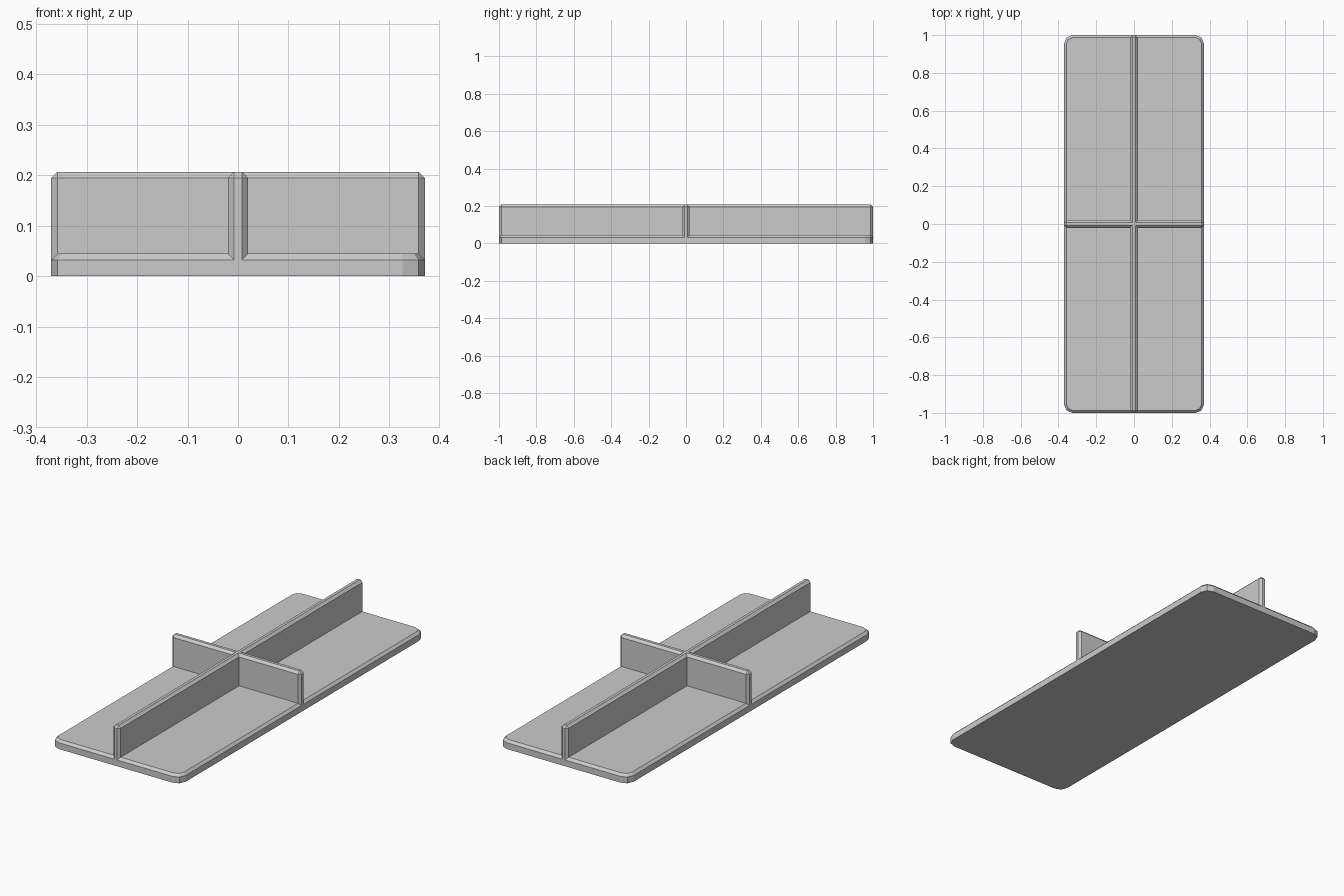
import bpy
import bmesh

if "Cube" in bpy.data.objects:
    bpy.data.objects.remove(bpy.data.objects["Cube"])

HALF_X, HALF_Y = 0.37, 1.0
BASE_TOP, RIB_TOP = 0.045, 0.207
RIB_HALF, CHAMFER, CORNER = 0.02, 0.0125, 0.044

grey = bpy.data.materials.new("grey")
grey.diffuse_color = (0.6, 0.6, 0.6, 1)
grey.use_nodes = True
grey.node_tree.nodes["Principled BSDF"].inputs["Base Color"].default_value = grey.diffuse_color


def is_vertical(e):
    return abs(e.verts[0].co.z - e.verts[1].co.z) > 1e-4


def block(name, hx, hy, z0, z1, corner, segments):
    """Box with cut vertical corners and a chamfered top rim."""
    bm = bmesh.new()
    bmesh.ops.create_cube(bm, size=2)
    for v in bm.verts:
        v.co = (v.co.x * hx, v.co.y * hy, z1 if v.co.z > 0 else z0)
    upright = [e for e in bm.edges if is_vertical(e)]
    rim = [e for e in bm.edges if all(v.co.z > z1 - 1e-5 for v in e.verts)]
    if segments > 1:
        # Rounded plan corners first, then the rim chamfer
        bmesh.ops.bevel(bm, geom=upright, offset=corner, segments=segments,
                        profile=0.5, affect='EDGES')
        rim = [e for e in bm.edges if all(v.co.z > z1 - 1e-5 for v in e.verts)]
        bmesh.ops.bevel(bm, geom=rim, offset=CHAMFER, segments=1, affect='EDGES')
    else:
        bmesh.ops.bevel(bm, geom=upright + rim, offset=CHAMFER, segments=1,
                        affect='EDGES')
    bmesh.ops.recalc_face_normals(bm, faces=bm.faces)
    mesh = bpy.data.meshes.new(name)
    bm.to_mesh(mesh)
    bm.free()
    mesh.materials.append(grey)
    obj = bpy.data.objects.new(name, mesh)
    bpy.context.collection.objects.link(obj)
    return obj


# Base plate and the two crossing ribs
plate = block("ribbed_plate", HALF_X, HALF_Y, 0, BASE_TOP, CORNER, 2)
ribs = [
    block("long_rib", RIB_HALF, HALF_Y, 0.02, RIB_TOP, CHAMFER, 1),
    block("cross_rib", HALF_X, RIB_HALF, 0.02, RIB_TOP, CHAMFER, 1),
]

# Fuse the ribs into the plate so the chamfers mitre
bpy.context.view_layer.objects.active = plate
for rib in ribs:
    mod = plate.modifiers.new("fuse", 'BOOLEAN')
    mod.operation = 'UNION'
    mod.solver = 'EXACT'
    mod.object = rib
    bpy.ops.object.modifier_apply(modifier=mod.name)
    bpy.data.objects.remove(rib)
